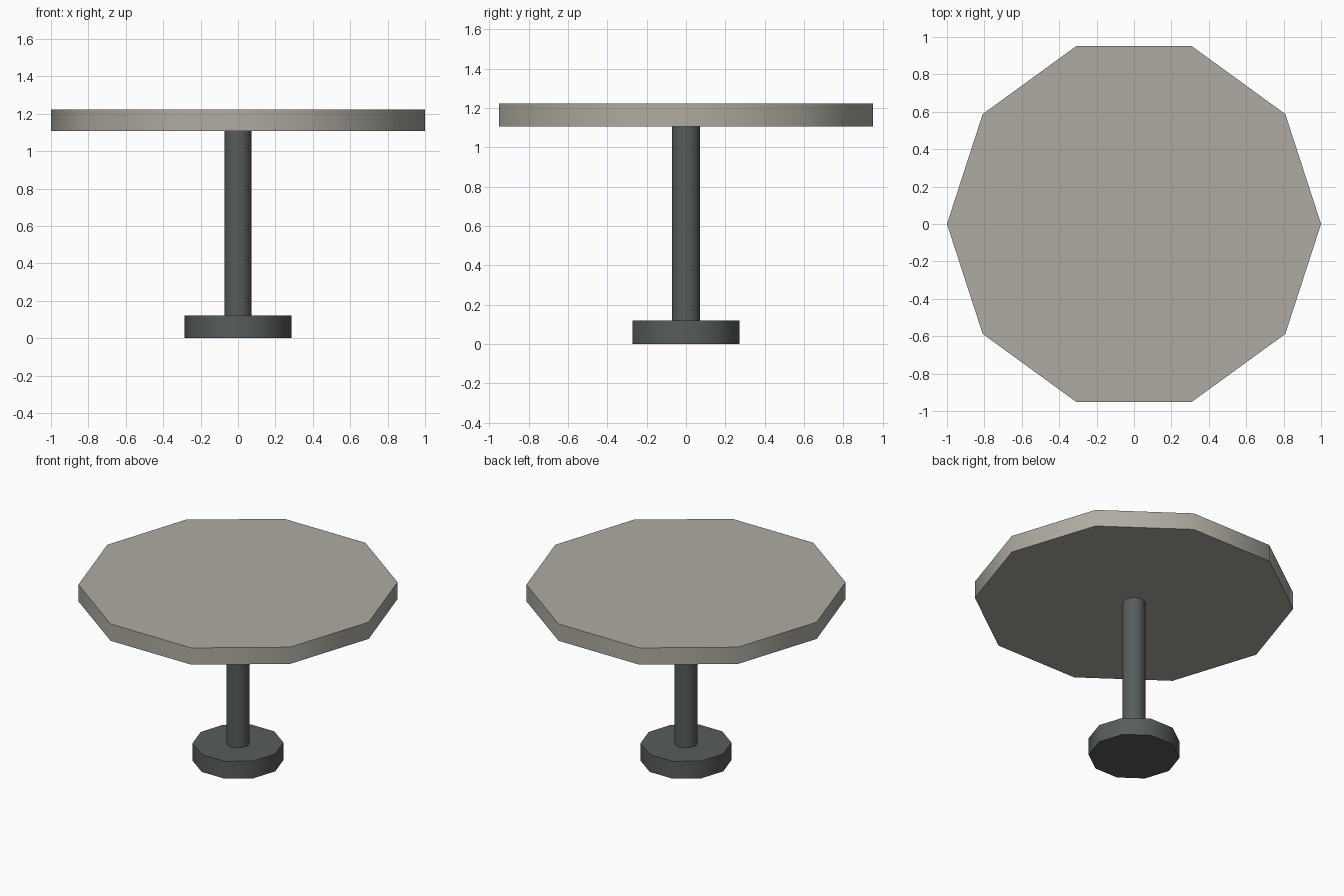
import bpy, bmesh, math

if "Cube" in bpy.data.objects:
    bpy.data.objects.remove(bpy.data.objects["Cube"])


def material(name, rgb):
    m = bpy.data.materials.new(name)
    m.diffuse_color = (*rgb, 1.0)
    m.use_nodes = True
    m.node_tree.nodes["Principled BSDF"].inputs["Base Color"].default_value = m.diffuse_color
    return m


def prism(name, radius, z0, z1, sides, mat):
    """Upright prism with its first corner on +x."""
    bm = bmesh.new()
    ring = [bm.verts.new((radius * math.cos(2 * math.pi * i / sides),
                          radius * math.sin(2 * math.pi * i / sides), z0))
            for i in range(sides)]
    bottom = bm.faces.new(ring)
    ext = bmesh.ops.extrude_face_region(bm, geom=[bottom], use_keep_orig=True)
    for v in ext["geom"]:
        if isinstance(v, bmesh.types.BMVert):
            v.co.z = z1
    bmesh.ops.recalc_face_normals(bm, faces=bm.faces)
    mesh = bpy.data.meshes.new(name)
    bm.to_mesh(mesh)
    bm.free()
    mesh.materials.append(mat)
    obj = bpy.data.objects.new(name, mesh)
    bpy.context.collection.objects.link(obj)
    # Smooth around the rim, sharp at top and bottom
    bpy.ops.object.select_all(action='DESELECT')
    obj.select_set(True)
    bpy.context.view_layer.objects.active = obj
    bpy.ops.object.shade_smooth_by_angle(angle=math.radians(40))
    return obj


stone = material("warm_grey", (0.43, 0.41, 0.36))
metal = material("dark_grey", (0.098, 0.107, 0.109))

# Ten-sided base and top, round column between
prism("table_base", 0.285, 0.0, 0.12, 10, metal)
prism("column", 0.072, 0.12, 1.11, 32, metal)
prism("table_top", 1.0, 1.107, 1.223, 10, stone)
